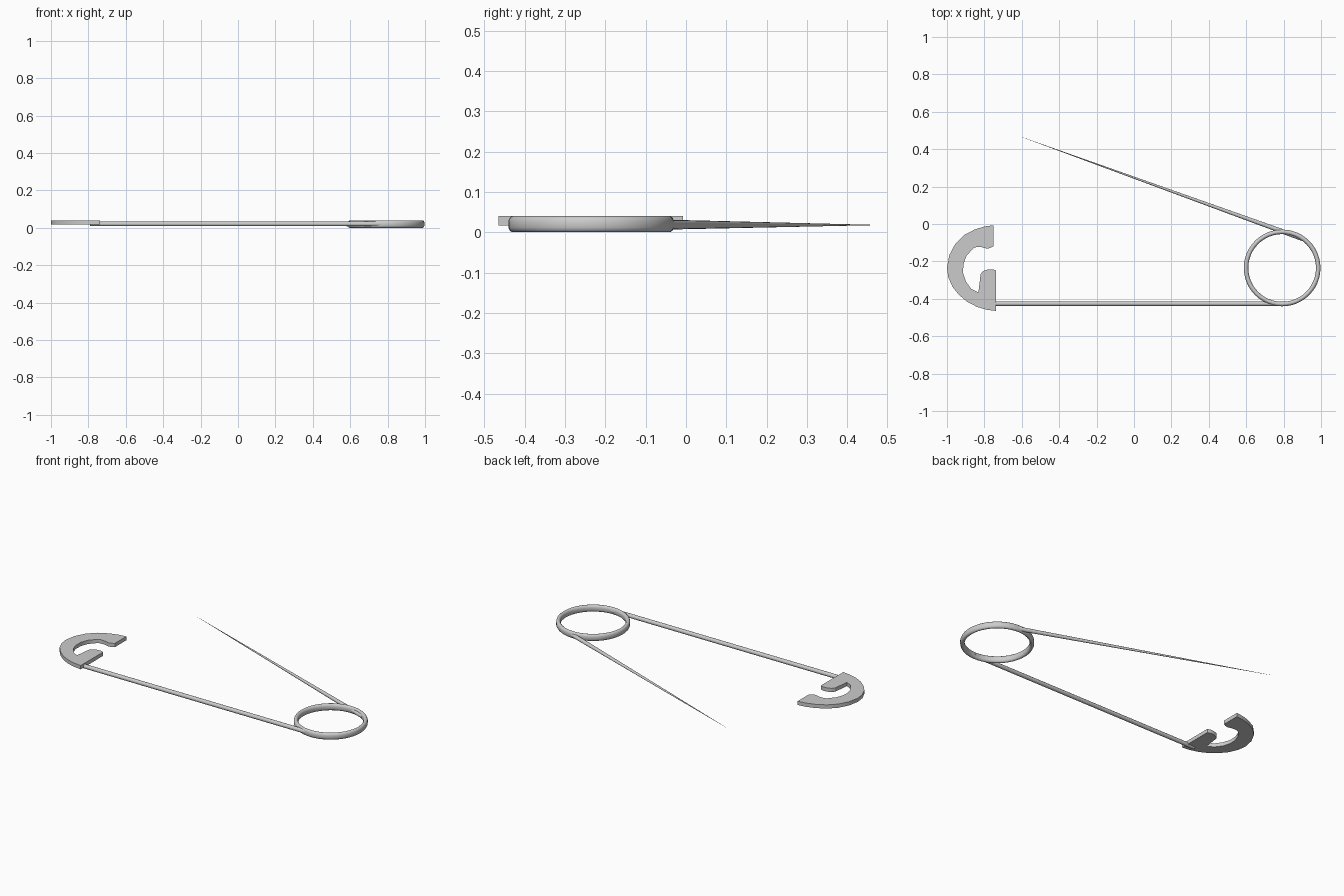
import bpy, bmesh, math
from mathutils import Vector

if "Cube" in bpy.data.objects:
    bpy.data.objects.remove(bpy.data.objects["Cube"])


def make_object(name, bm, angle=40):
    bmesh.ops.recalc_face_normals(bm, faces=bm.faces)
    mesh = bpy.data.meshes.new(name)
    bm.to_mesh(mesh)
    bm.free()
    obj = bpy.data.objects.new(name, mesh)
    bpy.context.collection.objects.link(obj)
    bpy.ops.object.select_all(action='DESELECT')
    obj.select_set(True)
    bpy.context.view_layer.objects.active = obj
    bpy.ops.object.shade_smooth_by_angle(angle=math.radians(angle))
    return obj


def wire(name, start, end, r1, r2, sides=12):
    start, end = Vector(start), Vector(end)
    axis = end - start
    bm = bmesh.new()
    bmesh.ops.create_cone(bm, cap_ends=True, segments=sides,
                          radius1=r1, radius2=r2, depth=axis.length)
    matrix = axis.to_track_quat('Z', 'Y').to_matrix().to_4x4()
    matrix.translation = (start + end) / 2
    bm.transform(matrix)
    return make_object(name, bm)


# Flattened coil: two touching turns read as one tall rounded section
section = []
for i in range(12):
    a = math.tau * (i + 0.5) / 12
    z = 0.024 if math.sin(a) > 0 else 0.016
    section.append((0.193 + 0.0125 * math.cos(a), z + 0.0165 * math.sin(a)))
bm = bmesh.new()
steps = 48
rings = []
for s in range(steps):
    a = math.tau * s / steps
    rings.append([bm.verts.new((0.792 + r * math.cos(a),
                                -0.235 + r * math.sin(a), z))
                  for r, z in section])
for s in range(steps):
    a, b = rings[s], rings[(s + 1) % steps]
    for i in range(12):
        j = (i + 1) % 12
        bm.faces.new((a[i], b[i], b[j], a[j]))
make_object("spring_coil", bm)

# Fixed straight arm and tapering needle arm
wire("fixed_arm", (-0.79, -0.426, 0.021), (0.80, -0.426, 0.021), 0.0125, 0.0125)
wire("needle_arm", (0.90, -0.078, 0.019), (-0.60, 0.465, 0.018), 0.013, 0.0004)

# Hooked clasp cut from flat plate
outline = [
    (-0.75, -0.007), (-0.80, -0.013), (-0.853, -0.030), (-0.91, -0.060),
    (-0.955, -0.105), (-0.987, -0.165), (-1.0, -0.232), (-0.993, -0.285),
    (-0.970, -0.337), (-0.935, -0.380), (-0.89, -0.417), (-0.84, -0.443),
    (-0.79, -0.458), (-0.738, -0.465), (-0.738, -0.248), (-0.755, -0.242),
    (-0.782, -0.243), (-0.807, -0.252), (-0.820, -0.268), (-0.832, -0.366),
    (-0.87, -0.347), (-0.900, -0.305), (-0.914, -0.260), (-0.912, -0.215),
    (-0.896, -0.171), (-0.860, -0.130), (-0.845, -0.124), (-0.815, -0.124),
    (-0.785, -0.132), (-0.768, -0.128), (-0.75, -0.118)]
bm = bmesh.new()
face = bm.faces.new([bm.verts.new((x, y, 0.017)) for x, y in outline])
ext = bmesh.ops.extrude_face_region(bm, geom=[face])
top = [v for v in ext["geom"] if isinstance(v, bmesh.types.BMVert)]
bmesh.ops.translate(bm, verts=top, vec=(0, 0, 0.023))
make_object("clasp", bm, 30)
